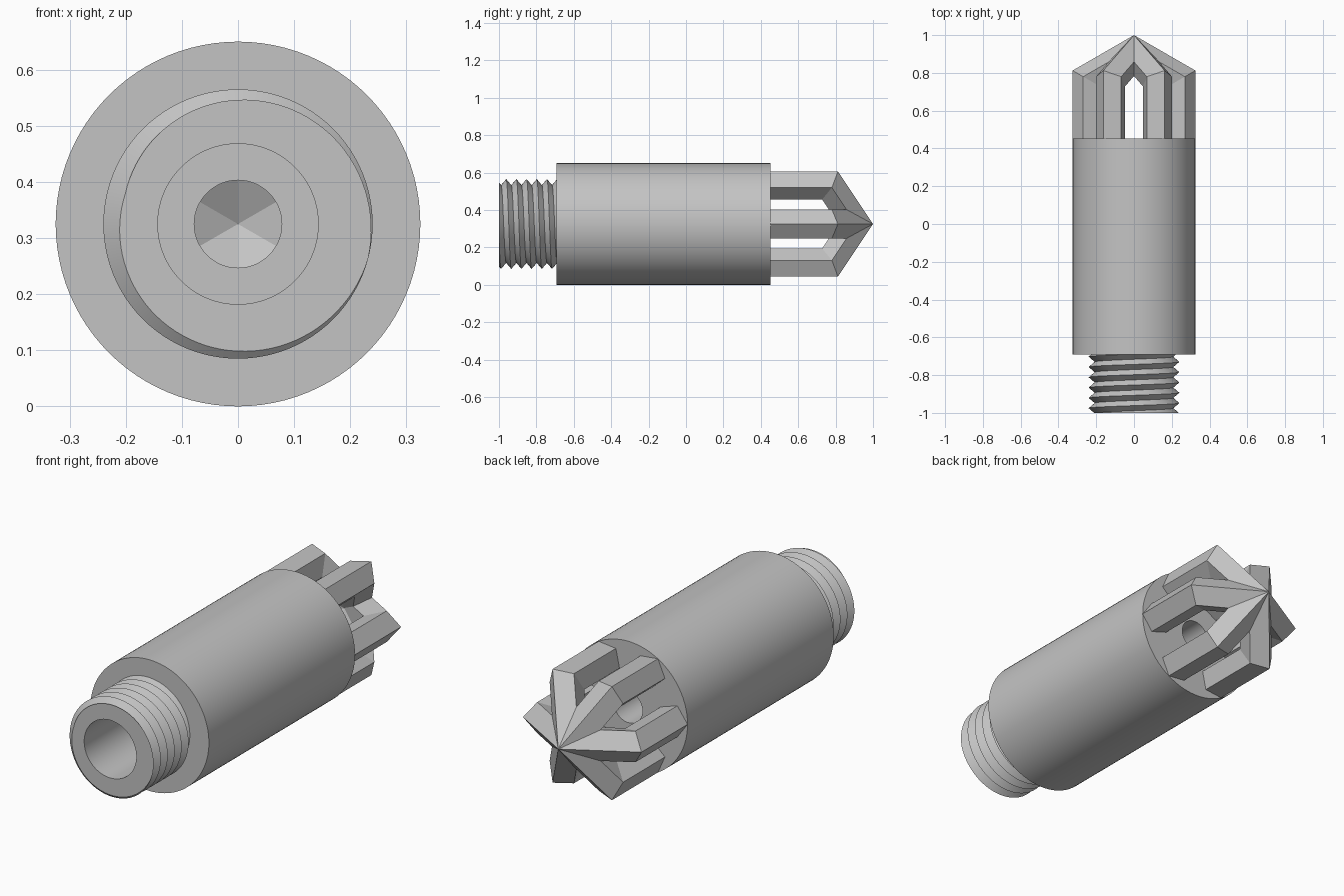
import bpy, bmesh, math

if "Cube" in bpy.data.objects:
    bpy.data.objects.remove(bpy.data.objects["Cube"])

CZ = 0.325            # height of the long axis
R = 0.325             # body radius
FRONT, SHOULDER, BACK = -1.0, -0.692, 0.452
BORE = 0.143

grey = bpy.data.materials.new("grey")
grey.diffuse_color = (0.55, 0.55, 0.55, 1)
grey.use_nodes = True
grey.node_tree.nodes["Principled BSDF"].inputs["Base Color"].default_value = grey.diffuse_color


def polar(r, ang, y):
    return (r * math.cos(ang), y, CZ + r * math.sin(ang))


def finish(name, bm, smooth=True):
    bmesh.ops.remove_doubles(bm, verts=bm.verts, dist=1e-5)
    bmesh.ops.dissolve_degenerate(bm, edges=bm.edges, dist=1e-5)
    bmesh.ops.recalc_face_normals(bm, faces=bm.faces)
    me = bpy.data.meshes.new(name)
    bm.to_mesh(me)
    bm.free()
    me.materials.append(grey)
    ob = bpy.data.objects.new(name, me)
    bpy.context.collection.objects.link(ob)
    if smooth:
        bpy.ops.object.select_all(action='DESELECT')
        ob.select_set(True)
        bpy.context.view_layer.objects.active = ob
        bpy.ops.object.shade_smooth_by_angle(angle=math.radians(25))
    return ob


def skin(bm, rings, closed=False):
    """Quads between neighbouring point rows."""
    rows = [[bm.verts.new(p) for p in ring] for ring in rings]
    for a, b in zip(rows, rows[1:]):
        n = len(a)
        for i in range(n if closed else n - 1):
            j = (i + 1) % n
            bm.faces.new((a[i], a[j], b[j], b[i]))
    return rows


N = 96

# Body: turned cylinder with a stepped bore
profile = [(BORE, FRONT), (BORE, 0.2), (0.078, 0.2), (0.078, BACK),
           (R, BACK), (R, SHOULDER), (0.19, SHOULDER)]
bm = bmesh.new()
skin(bm, [[polar(r, 2 * math.pi * j / N, y) for r, y in profile]
          for j in range(N + 1)])
finish("body", bm)

# Threaded stub: right-hand V thread trimmed flat at both ends
PITCH, MAJOR, DEPTH = 0.0545, 0.24, 0.032
START = math.radians(-15)


def thread_row(j):
    ang = START - 2 * math.pi * j / N
    row = [polar(BORE, ang, FRONT)]
    for k in range(-3, 14):
        y = FRONT + PITCH * (k / 2 + j / N)
        y = min(max(y, FRONT), SHOULDER)
        phase = (y - FRONT) / PITCH - j / N
        row.append(polar(MAJOR - 2 * DEPTH * abs(phase - round(phase)), ang, y))
    return row


bm = bmesh.new()
skin(bm, [thread_row(j) for j in range(N + 1)])
finish("threaded_stub", bm)

# Cage: six pentagonal ribs, mitred inward and joined at the tip
PR = 0.081
TAN30 = math.tan(math.radians(30))
section = [(R - PR + PR * math.cos(math.radians(72 * i)),
            PR * math.sin(math.radians(72 * i))) for i in range(5)]
section.insert(3, (section[2][0], 0.0))   # middle of the inner side
bm = bmesh.new()
for n in range(6):
    a = math.radians(60 * n)

    def place(r, t, y):
        return (r * math.cos(a) - t * math.sin(a), y,
                CZ + r * math.sin(a) + t * math.cos(a))

    base, bend, tip = [], [], []
    for r, t in section:
        yb = 1.0 - TAN30 * (2 * R - r)        # mitre plane
        re = abs(t) / TAN30                   # meets the neighbouring rib
        base.append(place(r, t, BACK - 0.01))
        bend.append(place(r, t, yb))
        tip.append(place(re, t, yb + TAN30 * (r - re)))
    rows = skin(bm, [base, bend, tip], closed=True)
    bm.faces.new(rows[0])
finish("rib_cage", bm, smooth=False)
